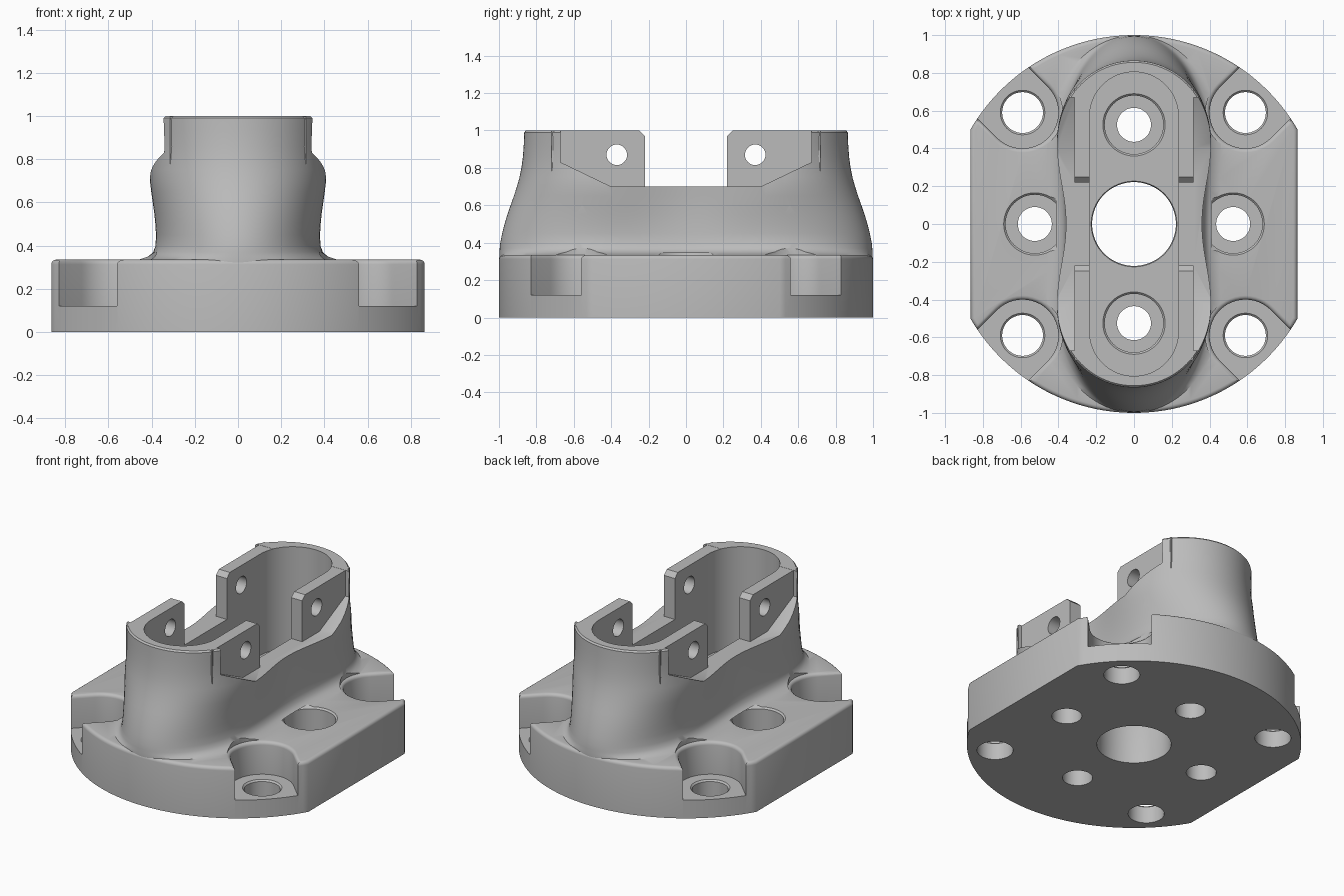
import bpy, bmesh
from math import sin, cos, pi, radians, hypot, acos

if "Cube" in bpy.data.objects:
    bpy.data.objects.remove(bpy.data.objects["Cube"])

grey = bpy.data.materials.new("machined_grey")
grey.use_nodes = True
grey.diffuse_color = (0.5, 0.5, 0.5, 1)
grey.node_tree.nodes["Principled BSDF"].inputs["Base Color"].default_value = (0.5, 0.5, 0.5, 1)

TOP = 0.335      # flange top
FLAT = 0.865     # half width across the flats
ROUND = 0.022    # rounding of the upper rim
SIDES = (1, -1)
CORNERS = [(sx, sy) for sx in SIDES for sy in SIDES]


def loft(bm, rings):
    """Skin a stack of equal-length closed rings and cap both ends."""
    rows = [[bm.verts.new(p) for p in ring] for ring in rings]
    n = len(rows[0])
    for a, b in zip(rows, rows[1:]):
        for i in range(n):
            bm.faces.new((a[i], a[(i + 1) % n], b[(i + 1) % n], b[i]))
    bm.faces.new(rows[0][::-1])
    bm.faces.new(rows[-1])


def make(name, solids):
    """Object from a list of lofted solids."""
    bm = bmesh.new()
    for rings in solids:
        loft(bm, rings)
    bmesh.ops.recalc_face_normals(bm, faces=bm.faces)
    mesh = bpy.data.meshes.new(name)
    bm.to_mesh(mesh)
    bm.free()
    ob = bpy.data.objects.new(name, mesh)
    bpy.context.collection.objects.link(ob)
    return ob


def combine(target, tool, operation):
    """Boolean the tool into the target and discard the tool."""
    mod = target.modifiers.new("cut", 'BOOLEAN')
    mod.operation, mod.object, mod.solver = operation, tool, 'MANIFOLD'
    bpy.context.view_layer.objects.active = target
    bpy.ops.object.modifier_apply(modifier=mod.name)
    bpy.data.objects.remove(tool)


def at_height(pts, z):
    return [(x, y, z) for x, y in pts]


def prism_x(pts, x0, x1):
    return [[(x, y, z) for y, z in pts] for x in (x0, x1)]


def turned(x, y, profile, n=48):
    """Upright turned solid from (radius, height) pairs."""
    return [[(x + r * cos(2 * pi * i / n), y + r * sin(2 * pi * i / n), z)
             for i in range(n)] for r, z in profile]


def rim_steps():
    """Inset and height pairs of the rounded upper rim."""
    return [(ROUND * (1 - cos(t)), TOP - ROUND * (1 - sin(t)))
            for t in (pi * i / 8 for i in range(5))]


# Flange: disc with two flats and a rounded upper rim
def disc(inset):
    r, flat = 1 - inset, FLAT - inset
    a0 = acos(flat / r)
    arc = [a0 + (pi - 2 * a0) * i / 60 for i in range(61)]
    half = [(r * cos(a), r * sin(a)) for a in arc]
    return half + [(-x, -y) for x, y in half]


base = make("mount_body", [[at_height(disc(0), 0)] + [at_height(disc(d), z) for d, z in rim_steps()]])
base.data.materials.append(grey)


def section(z, half, waist, straight, end):
    """Oblong ring with a pinched waist and curved ends, kept inside the disc."""
    quarter = []
    for i in range(12):
        y = straight * i / 12
        quarter.append((half - (half - waist) * cos(pi * y / straight / 2) ** 2, y))
    for i in range(25):
        t = pi / 2 * i / 24
        quarter.append((half * cos(t), straight + (end - straight) * sin(t)))
    upper = quarter + [(-x, y) for x, y in quarter[-2::-1]]
    ring = upper + [(-x, -y) for x, y in upper[1:-1]]
    scale = [min(1, 0.998 / hypot(x, y)) for x, y in ring]
    return [(x * k, y * k, z) for (x, y), k in zip(ring, scale)]


# Tower: (height, half width, waist, straight length, end)
levels = [(0.25, 0.48, 0.46, 0.42, 0.998), (0.335, 0.46, 0.44, 0.42, 0.998),
          (0.35, 0.415, 0.395, 0.42, 0.997), (0.37, 0.393, 0.375, 0.42, 0.996),
          (0.4, 0.382, 0.365, 0.42, 0.993), (0.45, 0.38, 0.36, 0.42, 0.983),
          (0.5, 0.383, 0.356, 0.42, 0.97), (0.55, 0.388, 0.355, 0.42, 0.955),
          (0.6, 0.395, 0.355, 0.42, 0.938), (0.65, 0.402, 0.357, 0.425, 0.92),
          (0.7, 0.408, 0.36, 0.43, 0.904), (0.75, 0.406, 0.365, 0.44, 0.89),
          (0.8, 0.4, 0.37, 0.45, 0.88), (0.86, 0.396, 0.375, 0.46, 0.872),
          (0.93, 0.398, 0.38, 0.465, 0.867), (0.99, 0.402, 0.38, 0.465, 0.865),
          (1.0, 0.393, 0.37, 0.465, 0.856)]
tower = make("tower", [[section(*lv) for lv in levels]])

# Saddle cut through the middle of the tower
half_saddle = [(0.4, 0.7), (0.67, 0.83), (0.67, 1.2)]
saddle = half_saddle + [(-y, z) for y, z in half_saddle[::-1]]
combine(tower, make("saddle_cutter", [prism_x(saddle, -1, 1)]), 'DIFFERENCE')

# Four chamfered ears
ear = [(0.22, 0.6), (0.22, 0.97), (0.25, 0.999), (0.72, 0.999), (0.72, 0.6)]
ears = [prism_x([(sy * y, z) for y, z in ear], sx * 0.2, sx * 0.315) for sx, sy in CORNERS]
combine(tower, make("ears", ears), 'UNION')
combine(base, tower, 'UNION')


# Corner bolt pockets, open diagonally outward, flaring at the rim
def pocket(sx, sy, r):
    angles = [pi / 2 + pi * i / 24 for i in range(25)]
    local = [(r * cos(a), r * sin(a)) for a in angles] + [(0.5, -r), (0.5, r)]
    d = 0.5 ** 0.5
    return [(sx * (0.59 + d * (u - v)), sy * (0.59 + d * (u + v))) for u, v in local]


pockets = []
for sx, sy in CORNERS:
    rings = [at_height(pocket(sx, sy, 0.19), 0.12)]
    rings += [at_height(pocket(sx, sy, 0.19 + d), z) for d, z in rim_steps()]
    rings.append(at_height(pocket(sx, sy, 0.19 + ROUND), 0.6))
    pockets.append(rings)
combine(base, make("pocket_cutter", pockets), 'DIFFERENCE')

# Oblong cavity
ends = [(0.235 * cos(pi * i / 32), 0.57 + 0.235 * sin(pi * i / 32)) for i in range(33)]
slot = ends + [(-x, -y) for x, y in ends]
combine(base, make("cavity_cutter", [[at_height(slot, z) for z in (0.33, 1.2)]]), 'DIFFERENCE')

# Vertical holes: corners, counterbores and centre
holes = [turned(sx * 0.59, sy * 0.59, [(0.108, -0.1), (0.108, 0.11), (0.128, 0.13)]) for sx, sy in CORNERS]


def counterbore(top):
    return [(0.09, -0.1), (0.09, 0.12), (0.155, 0.12), (0.155, top - 0.01), (0.175, top + 0.01)]


for s in SIDES:
    holes.append(turned(s * 0.525, 0, counterbore(TOP)))
    holes.append(turned(0, s * 0.525, counterbore(0.33)))
holes.append(turned(0, 0, [(0.222, -0.1), (0.222, 0.32), (0.232, 0.34)], 64))
combine(base, make("hole_cutter", holes), 'DIFFERENCE')

# Pin holes across the ears
pins = []
for s in SIDES:
    angles = [2 * pi * i / 32 for i in range(32)]
    pts = [(s * 0.37 + 0.055 * cos(a), 0.87 + 0.055 * sin(a)) for a in angles]
    pins.append(prism_x(pts, -0.5, 0.5))
combine(base, make("pin_cutter", pins), 'DIFFERENCE')

# Smooth shading with crisp edges
bpy.ops.object.select_all(action='DESELECT')
base.select_set(True)
bpy.context.view_layer.objects.active = base
bpy.ops.object.shade_smooth_by_angle(angle=radians(32))
